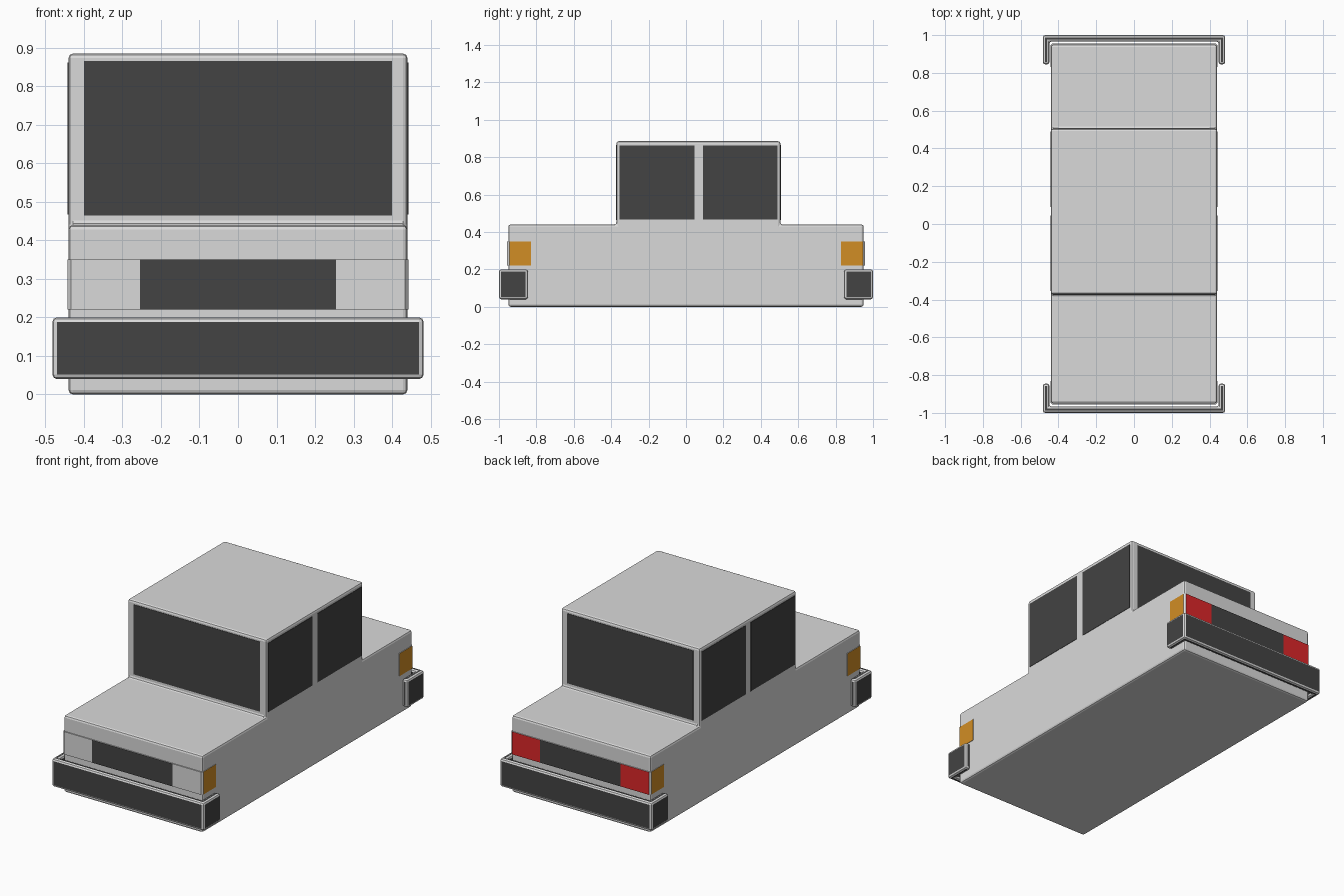
import bpy
import bmesh
from mathutils import Vector

cube = bpy.data.objects.get("Cube")
if cube:
    bpy.data.objects.remove(cube, do_unlink=True)


def material(name, r, g, b):
    m = bpy.data.materials.new(name)
    m.use_nodes = True
    m.diffuse_color = (r, g, b, 1)
    m.node_tree.nodes["Principled BSDF"].inputs["Base Color"].default_value = (r, g, b, 1)
    return m


grey = material("body grey", 0.70, 0.70, 0.70)
dark = material("dark trim", 0.056, 0.056, 0.056)
orange = material("marker orange", 0.64, 0.27, 0.018)
red = material("tail red", 0.72, 0.02, 0.022)


def prism(name, points, direction, mats, pick=None, bevel=0):
    """Extrude a flat outline along direction; pick chooses each face's material."""
    bm = bmesh.new()
    base = bm.faces.new([bm.verts.new(p) for p in points])
    out = bmesh.ops.extrude_face_region(bm, geom=[base], use_keep_orig=True)
    moved = [v for v in out["geom"] if isinstance(v, bmesh.types.BMVert)]
    bmesh.ops.translate(bm, verts=moved, vec=Vector(direction))
    bmesh.ops.recalc_face_normals(bm, faces=bm.faces[:])
    if pick:
        for f in bm.faces:
            f.material_index = pick(f.calc_center_median(), f.normal)
    mesh = bpy.data.meshes.new(name)
    bm.to_mesh(mesh)
    bm.free()
    for m in mats:
        mesh.materials.append(m)
    obj = bpy.data.objects.new(name, mesh)
    bpy.context.collection.objects.link(obj)
    if bevel:
        mod = obj.modifiers.new("rounded edges", "BEVEL")
        mod.width = bevel
        mod.segments = 2
        mod.limit_method = "ANGLE"
        mod.material = 0
    return obj


def box(name, lo, hi, mat):
    (x0, y0, z0), (x1, y1, z1) = lo, hi
    corners = [(x0, y0, z0), (x1, y0, z0), (x1, y1, z0), (x0, y1, z0)]
    return prism(name, corners, (0, 0, z1 - z0), [mat])


# Body and cabin share one stepped side profile
W = 0.44
profile = [(-0.95, 0), (0.95, 0), (0.95, 0.44), (0.505, 0.44),
           (0.505, 0.885), (-0.372, 0.885), (-0.372, 0.44), (-0.95, 0.44)]
prism("body", [(-W, y, z) for y, z in profile], (2 * W, 0, 0), [grey], bevel=0.012)

# Windscreen and rear window
box("windscreen", (-0.4, -0.374, 0.465), (0.4, -0.368, 0.865), dark)
box("rear_window", (-0.4, 0.501, 0.465), (0.4, 0.507, 0.865), dark)

# Side windows
for side, s in (("left", 1), ("right", -1)):
    for place, y0, y1 in (("front", -0.355, 0.045), ("rear", 0.09, 0.49)):
        xs = sorted((s * 0.436, s * 0.442))
        box(f"{side}_{place}_window", (xs[0], y0, 0.467), (xs[1], y1, 0.862), dark)


# Lamp bands: grille in the middle, lamps beside it, orange markers on the flanks
def band_colour(centre, normal):
    if abs(normal.x) > 0.95:
        return 2
    if abs(normal.y) > 0.95 and abs(centre.y) > 0.9:
        return 1 if abs(centre.x) < 0.2 else 3
    return 0


half_band = [(0.443, 0.83), (0.443, 0.945), (0.434, 0.956), (0.255, 0.956)]
band = half_band + [(-x, y) for x, y in reversed(half_band)]

# Bumpers: U-shaped bars with dark faces and light rounded edges
half_bar = [(0.448, 0.845), (0.482, 0.845), (0.482, 1.0)]
bar = half_bar + [(-x, y) for x, y in reversed(half_bar)] + [(-0.448, 0.966), (0.448, 0.966)]

for place, s, lamp in (("front", -1, grey), ("rear", 1, red)):
    prism(f"{place}_lamp_band", [(x, s * y, 0.22) for x, y in band], (0, 0, 0.13),
          [grey, dark, orange, lamp], band_colour)
    prism(f"{place}_bumper", [(x, s * y, 0.04) for x, y in bar], (0, 0, 0.16),
          [grey, dark], lambda centre, normal: 1, bevel=0.012)
